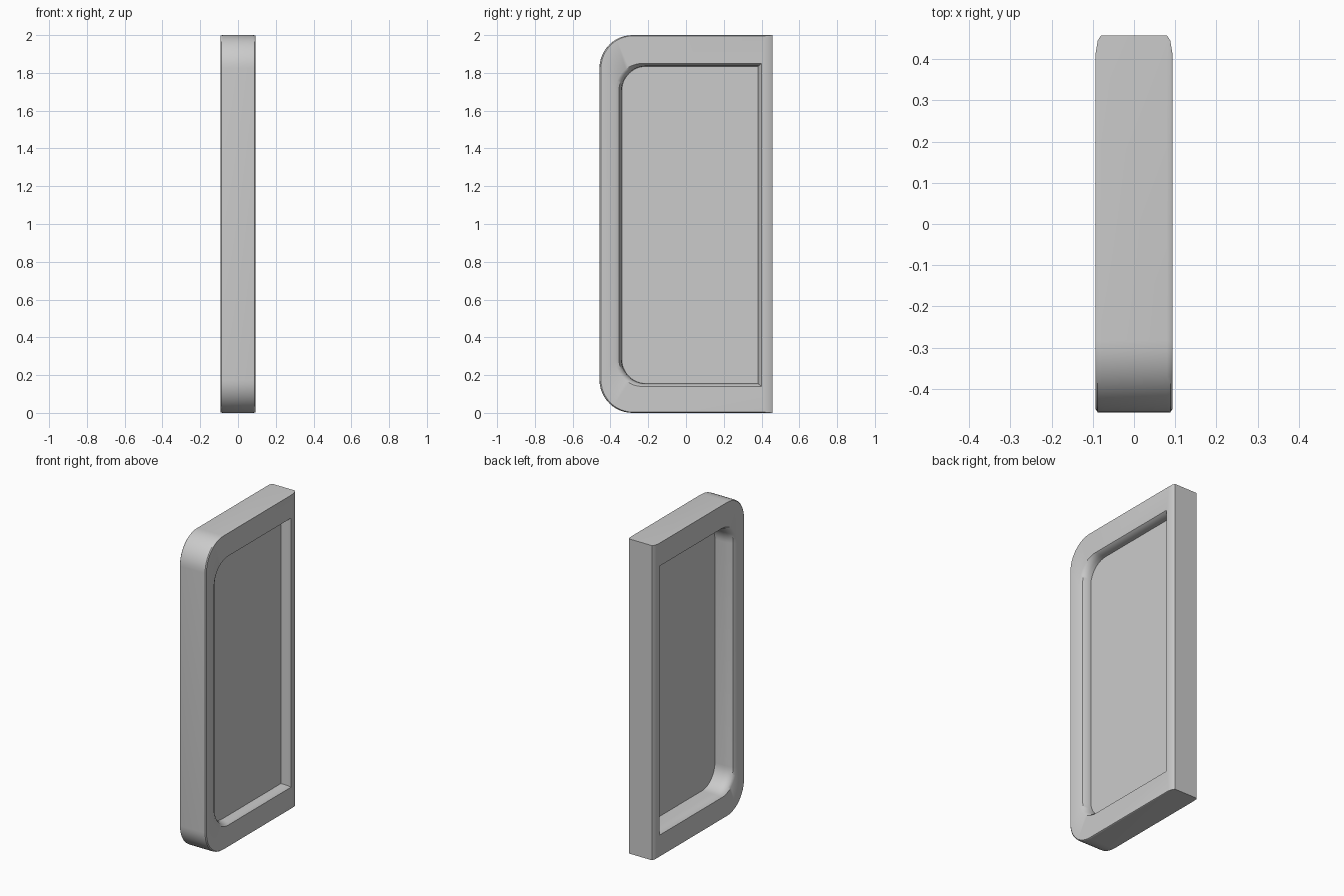
import bpy, bmesh, math

if "Cube" in bpy.data.objects:
    bpy.data.objects.remove(bpy.data.objects["Cube"])

SEG = 12


# D-shaped outline: rounded on the -y side, square on the +y side
def outline(x, y0, y1, z0, z1, r):
    pts = [(x, y1, z0), (x, y1, z1)]
    for cz, start in ((z1 - r, 90), (z0 + r, 180)):
        for i in range(SEG + 1):
            a = math.radians(start + 90 * i / SEG)
            pts.append((x, y0 + r + r * math.cos(a), cz + r * math.sin(a)))
    return pts


def finish(name, bm):
    me = bpy.data.meshes.new(name)
    bm.to_mesh(me)
    bm.free()
    ob = bpy.data.objects.new(name, me)
    bpy.context.collection.objects.link(ob)
    bpy.ops.object.select_all(action='DESELECT')
    ob.select_set(True)
    bpy.context.view_layer.objects.active = ob
    bpy.ops.object.shade_smooth_by_angle(angle=math.radians(35))
    return ob


# Half cross-section from the outer rim to the inner opening (x, y0, y1, z0, z1, r)
half = [
    (0.080, -0.458, 0.458, 0.000, 2.000, 0.175),
    (0.088, -0.457, 0.445, 0.001, 1.999, 0.174),
    (0.093, -0.450, 0.415, 0.004, 1.996, 0.170),
    (0.093, -0.375, 0.400, 0.140, 1.850, 0.145),
    (0.083, -0.355, 0.392, 0.147, 1.843, 0.137),
    (0.060, -0.343, 0.383, 0.154, 1.836, 0.130),
    (0.035, -0.340, 0.380, 0.155, 1.835, 0.130),
]
stations = half + [(-s[0],) + s[1:] for s in reversed(half)]

# Frame: bridge the outlines into a closed ring
bm = bmesh.new()
rings = [[bm.verts.new(p) for p in outline(*s)] for s in stations]
for k, a in enumerate(rings):
    b = rings[(k + 1) % len(rings)]
    n = len(a)
    for i in range(n):
        j = (i + 1) % n
        bm.faces.new((a[i], a[j], b[j], b[i]))
bmesh.ops.recalc_face_normals(bm, faces=bm.faces)
finish("door_frame", bm)

# Pane: a single sheet set inside the opening
bm = bmesh.new()
bm.faces.new([bm.verts.new(p) for p in outline(*half[-1])])
bm.normal_update()
if bm.faces[:][0].normal.x < 0:
    bmesh.ops.reverse_faces(bm, faces=bm.faces[:])
finish("door_pane", bm)
